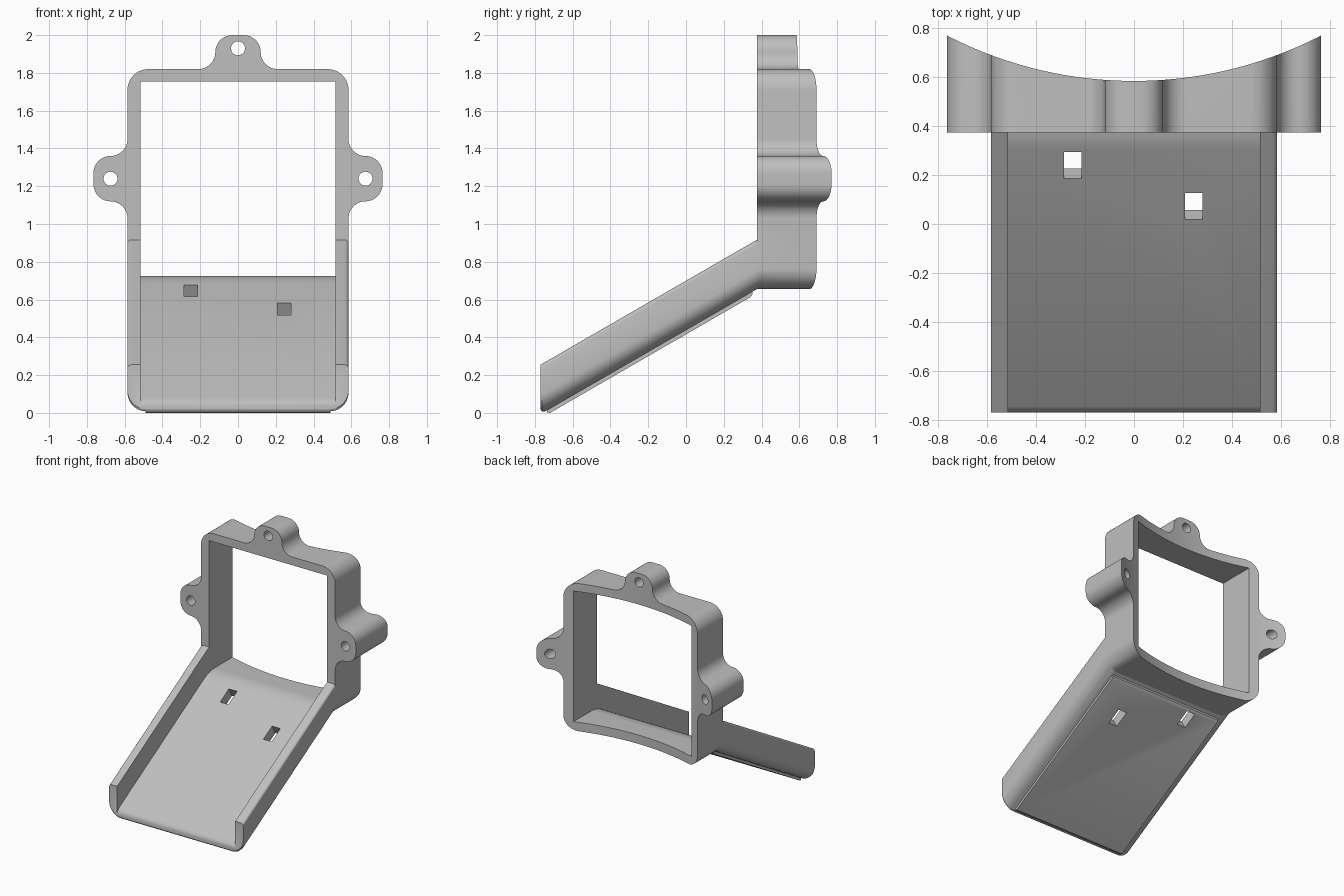
import bpy, bmesh
from math import radians, sin, cos, tan
from mathutils import Matrix

if "Cube" in bpy.data.objects:
    bpy.data.objects.remove(bpy.data.objects["Cube"])

SLOPE = tan(radians(30))
FRONT, FRAME_FRONT = -0.77, 0.375
HALF, INNER = 0.585, 0.515

grey = bpy.data.materials.new("light_grey")
grey.use_nodes = True
grey.diffuse_color = (0.52, 0.52, 0.52, 1)
grey.node_tree.nodes["Principled BSDF"].inputs["Base Color"].default_value = grey.diffuse_color


def arc(cx, cz, r, a0, a1, n=10):
    angles = [radians(a0 + (a1 - a0) * i / n) for i in range(n + 1)]
    return [(cx + r * cos(a), cz + r * sin(a)) for a in angles]


def mirrored(half):
    """Close a right-hand half outline with its mirror image."""
    pts = []
    for p in half + [(-x, z) for x, z in reversed(half)]:
        if not pts or abs(p[0] - pts[-1][0]) + abs(p[1] - pts[-1][1]) > 1e-5:
            pts.append(p)
    return pts


def finish(name, bm):
    bmesh.ops.recalc_face_normals(bm, faces=bm.faces)
    mesh = bpy.data.meshes.new(name)
    bm.to_mesh(mesh)
    bm.free()
    mesh.materials.append(grey)
    ob = bpy.data.objects.new(name, mesh)
    bpy.context.collection.objects.link(ob)
    return ob


def loft(name, sections):
    """Skin a list of matching 3D loops and cap both ends."""
    bm = bmesh.new()
    loops = [[bm.verts.new(p) for p in s] for s in sections]
    n = len(loops[0])
    for a, b in zip(loops, loops[1:]):
        for i in range(n):
            j = (i + 1) % n
            bm.faces.new((a[i], a[j], b[j], b[i]))
    bm.faces.new(loops[0])
    bm.faces.new(loops[-1])
    return finish(name, bm)


def side_prism(name, profile, half_width):
    return loft(name, [[(x, y, z) for y, z in profile] for x in (-half_width, half_width)])


def cylinder(name, r, depth, matrix, segments):
    bm = bmesh.new()
    bmesh.ops.create_cone(bm, cap_ends=True, segments=segments, radius1=r, radius2=r,
                          depth=depth, matrix=matrix)
    return finish(name, bm)


def combine(target, tool, operation):
    mod = target.modifiers.new(operation.lower(), "BOOLEAN")
    mod.operation, mod.solver, mod.object = operation, "EXACT", tool
    bpy.context.view_layer.objects.active = target
    bpy.ops.object.modifier_apply(modifier=mod.name)
    bpy.data.objects.remove(tool)


def ramp_z(base, y):
    return base + SLOPE * (y - FRONT)


# Frame block with three rounded mounting ears
outline = mirrored(
    arc(0.03, 1.91, 0.09, 90, 0) + arc(0.21, 1.91, 0.09, 180, 270)
    + arc(0.475, 1.71, 0.11, 90, 0)
    + arc(0.675, 1.45, 0.09, 180, 270) + arc(0.675, 1.27, 0.09, 90, 0)
    + arc(0.675, 1.21, 0.09, 0, -90) + arc(0.675, 1.03, 0.09, 90, 180)
    + arc(0.475, 0.765, 0.11, 0, -90))
body = loft("mounting_frame_and_ramp",
            [[(x, y, z) for x, z in outline] for y in (FRAME_FRONT, 0.9)])

# Concave back that fits a round post
back = cylinder("back_cutter", 1.67, 4, Matrix.Translation((0, 2.255, 1)), 256)
combine(body, back, "DIFFERENCE")

# Sloping tray, rounded underneath and along its front lip
tray_half = arc(0.565, 0.235, 0.02, 90, 0, 4) + arc(0.485, 0.094, 0.1, 0, -90)
section = mirrored(tray_half)
tray_loops = []
for y, lift in ((FRONT, 0.025), (-0.763, 0.01), (-0.745, 0), (0.45, 0)):
    tray_loops.append([(x, y, ramp_z(z + (lift if z < 0.1 else 0), y)) for x, z in section])
combine(body, loft("tray", tray_loops), "UNION")

# Raised pad under the tray
pad = [(-0.735, ramp_z(0.01, -0.735)), (-0.735, ramp_z(-0.018, -0.735)),
       (-0.72, ramp_z(-0.029, -0.72)), (0.34, ramp_z(-0.029, 0.34)),
       (0.352, ramp_z(-0.02, 0.352)), (0.352, ramp_z(0.01, 0.352))]
combine(body, side_prism("pad", pad, 0.49), "UNION")

# Inside space: sloping floor easing into the level sill of the opening
SILL, EASE = 0.725, 0.07
floor = [(-1, 0.045), (FRONT, 0.045), (-0.763, 0.06), (-0.745, ramp_z(0.064, -0.745))]
start = (FRAME_FRONT - EASE, SILL - EASE * SLOPE)
for i in range(9):
    t = i / 8
    y = (1 - t) ** 2 * start[0] + 2 * t * (1 - t) * FRAME_FRONT + t * t * (FRAME_FRONT + EASE)
    z = (1 - t) ** 2 * start[1] + (1 - (1 - t) ** 2) * SILL
    floor.append((y, z))
inside = floor + [(1, SILL), (1, 1.755), (-1, 1.755)]
combine(body, side_prism("inside_cutter", inside, INNER), "DIFFERENCE")

# Screw holes through the ears
for x, z in ((0, 1.93), (-0.675, 1.24), (0.675, 1.24)):
    place = Matrix.Translation((x, 0.6, z)) @ Matrix.Rotation(radians(90), 4, "X")
    combine(body, cylinder("hole_cutter", 0.037, 1, place, 32), "DIFFERENCE")

# Two strap slots square to the tray floor
for x, y in ((-0.25, 0.24), (0.245, 0.072)):
    bm = bmesh.new()
    place = (Matrix.Translation((x, y, ramp_z(0.064, y)))
             @ Matrix.Rotation(radians(30), 4, "X")
             @ Matrix.Diagonal((0.072, 0.125, 0.4, 1)))
    bmesh.ops.create_cube(bm, size=1, matrix=place)
    combine(body, finish("slot_cutter", bm), "DIFFERENCE")

# Smooth curves, crisp edges
bpy.ops.object.select_all(action="DESELECT")
body.select_set(True)
bpy.context.view_layer.objects.active = body
bpy.ops.object.shade_smooth_by_angle(angle=radians(28))
